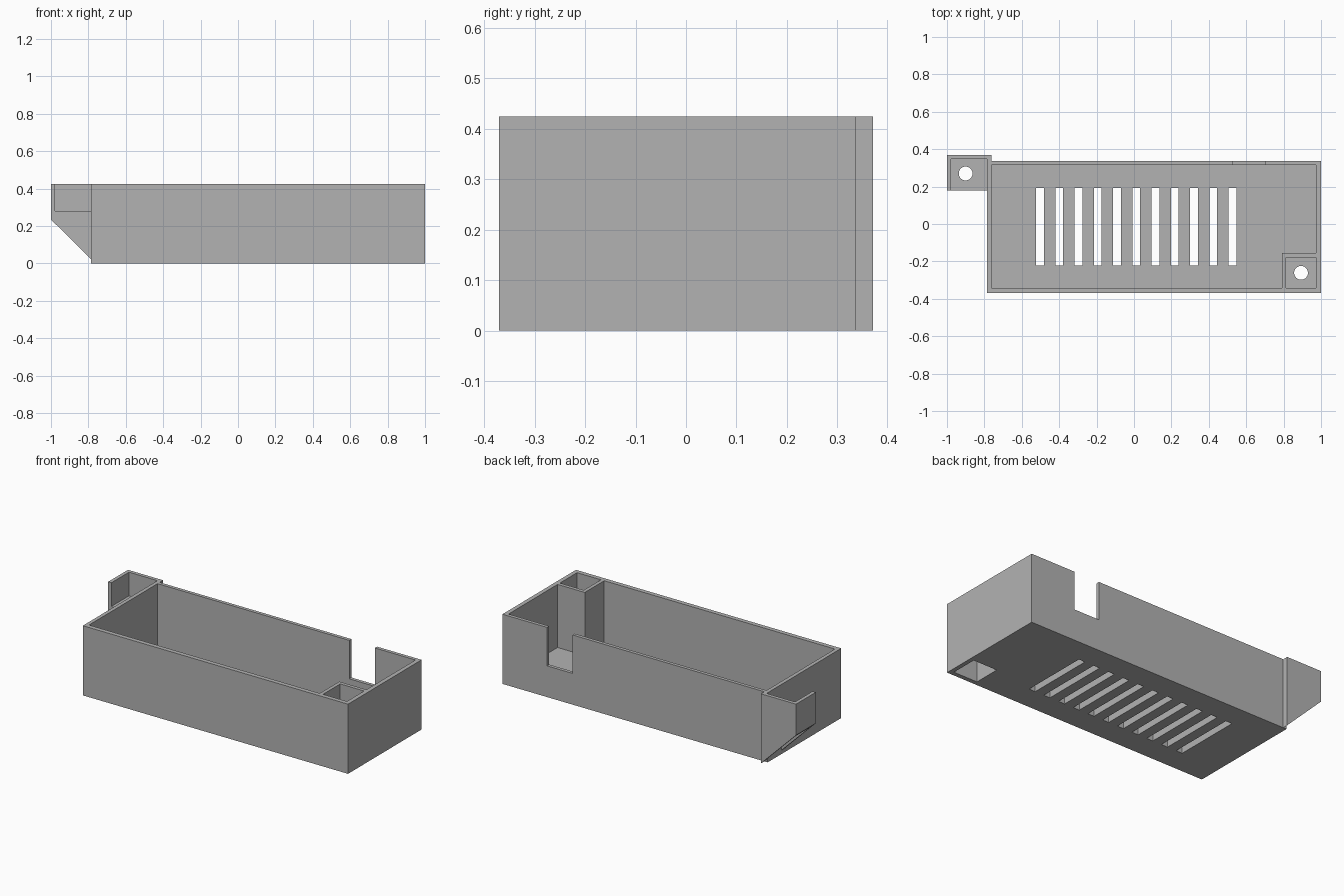
import bpy
import bmesh
import math

old = bpy.data.objects.get("Cube")
if old:
    bpy.data.objects.remove(old, do_unlink=True)

HEIGHT = 0.424
FLOOR = 0.04
SHELF_LOW, SHELF_TOP = 0.24, 0.28   # thin screw plates
OVER = HEIGHT + 0.1                 # cutters reach past the rim


def new_object(name, bm):
    bmesh.ops.recalc_face_normals(bm, faces=bm.faces)
    mesh = bpy.data.meshes.new(name)
    bm.to_mesh(mesh)
    bm.free()
    obj = bpy.data.objects.new(name, mesh)
    bpy.context.scene.collection.objects.link(obj)
    return obj


def prism(name, points, offset):
    """Extrude a closed outline along the offset vector."""
    bm = bmesh.new()
    face = bm.faces.new([bm.verts.new(p) for p in points])
    result = bmesh.ops.extrude_face_region(bm, geom=[face])
    verts = [v for v in result["geom"] if isinstance(v, bmesh.types.BMVert)]
    bmesh.ops.translate(bm, verts=verts, vec=offset)
    return new_object(name, bm)


def block(name, x0, x1, y0, y1, z0, z1):
    outline = [(x0, y0, z0), (x1, y0, z0), (x1, y1, z0), (x0, y1, z0)]
    return prism(name, outline, (0, 0, z1 - z0))


def cylinder(name, x, y, radius):
    outline = [(x + radius * math.cos(math.tau * i / 32),
                y + radius * math.sin(math.tau * i / 32), -0.1) for i in range(32)]
    return prism(name, outline, (0, 0, OVER + 0.1))


def boolean(target, tool, operation="DIFFERENCE"):
    mod = target.modifiers.new(tool.name, "BOOLEAN")
    mod.operation = operation
    mod.solver = "EXACT"
    mod.object = tool
    bpy.context.view_layer.objects.active = target
    bpy.ops.object.modifier_apply(modifier=mod.name)
    bpy.data.objects.remove(tool, do_unlink=True)


# Outer tray body
tray = block("vented_tray", -0.786, 1, -0.37, 0.337, 0, HEIGHT)

# Outside mounting ear with a 45 degree underside
ear = prism("mounting_ear", [(-1, 0.18, 0.235), (-1, 0.18, HEIGHT),
                             (-0.763, 0.18, HEIGHT), (-0.763, 0.18, 0)],
            (0, 0.19, 0))
boolean(tray, ear, "UNION")

# Main cavity, leaving the corner screw post standing
cavity = prism("cavity", [(x, y, FLOOR) for x, y in (
    (-0.763, -0.343), (0.791, -0.343), (0.791, -0.156),
    (0.974, -0.156), (0.974, 0.316), (-0.763, 0.316))], (0, 0, OVER))
boolean(tray, cavity)

# Pockets above and below the two screw plates
for z0, z1 in ((-0.1, SHELF_LOW), (SHELF_TOP, OVER)):
    boolean(tray, block("post_pocket", 0.813, 0.974, -0.343, -0.178, z0, z1))
boolean(tray, block("ear_pocket", -0.978, -0.786, 0.1, 0.348, SHELF_TOP, OVER))
boolean(tray, block("ear_underside", -0.978, -0.786, 0.202, 0.348, -0.1, SHELF_LOW))

# Screw holes
for x, y in ((-0.9, 0.27), (0.893, -0.261)):
    boolean(tray, cylinder("screw_hole", x, y, 0.037))

# Cable notch in the back wall
boolean(tray, block("cable_notch", 0.528, 0.7, 0.25, 0.45, 0.19, OVER))

# Row of vent slots in the floor
for i in range(11):
    x = -0.524 + i * 0.103
    boolean(tray, block("vent_slot", x, x + 0.042, -0.222, 0.193, -0.1, 0.1))

# Flat grey plastic
grey = bpy.data.materials.new("grey_plastic")
grey.use_nodes = True
colour = (0.45, 0.45, 0.45, 1)
grey.diffuse_color = colour
grey.node_tree.nodes["Principled BSDF"].inputs["Base Color"].default_value = colour
tray.data.materials.clear()
tray.data.materials.append(grey)
for face in tray.data.polygons:
    face.material_index = 0
    face.use_smooth = False
